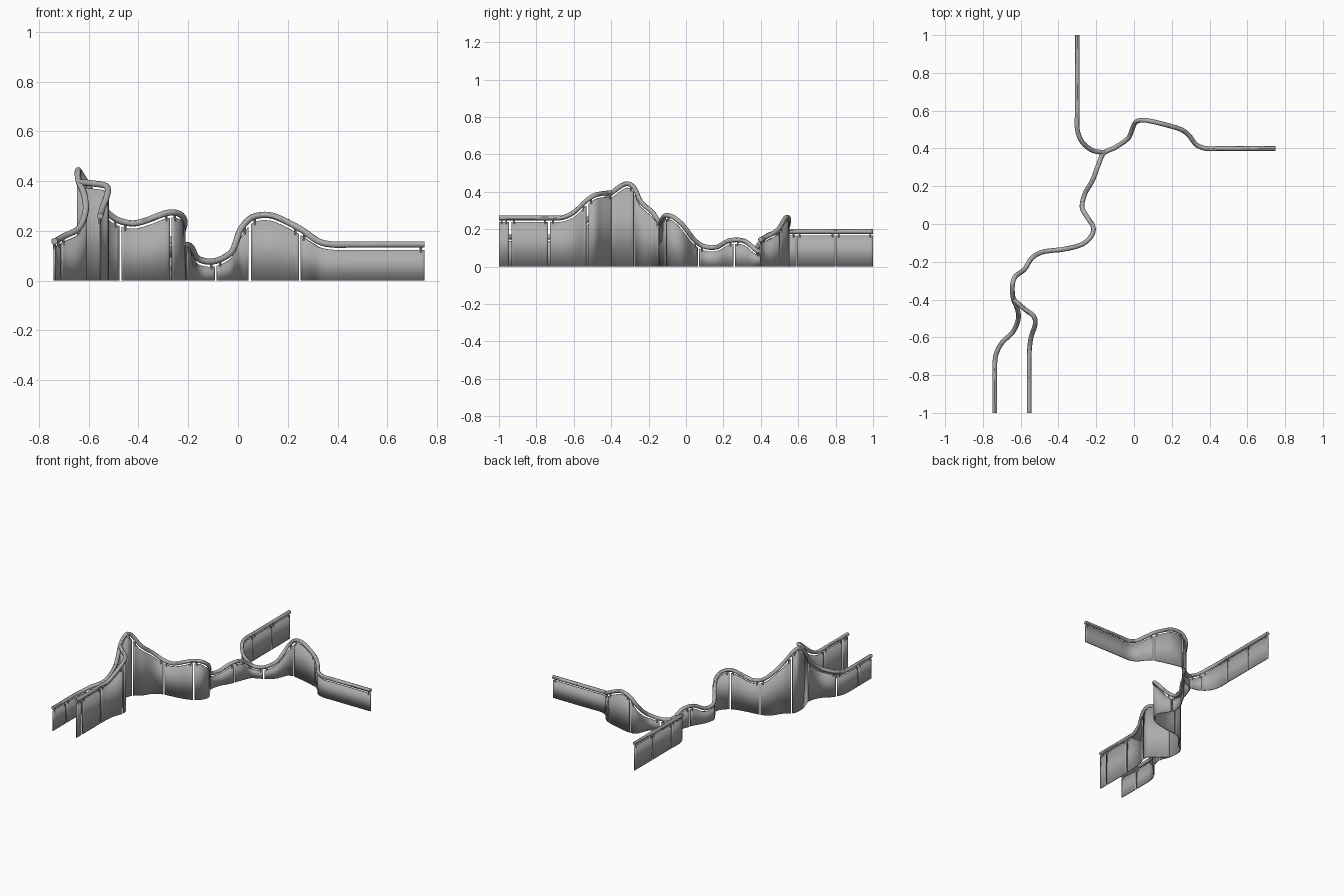
import bpy, bmesh
from mathutils import Vector

cube = bpy.data.objects.get("Cube")
if cube:
    bpy.data.objects.remove(cube, do_unlink=True)

RAIL_RADIUS = 0.0125
PANEL_DROP = 0.021
PANEL_PITCH = 0.208

metal = bpy.data.materials.new("brushed grey")
grey = (0.42, 0.42, 0.42, 1)
metal.use_nodes = True
metal.diffuse_color = grey
metal.node_tree.nodes["Principled BSDF"].inputs["Base Color"].default_value = grey


def smooth_path(points, steps=6):
    """Catmull-Rom resampling of the control points."""
    pts = [Vector(p) for p in points]
    pts = [pts[0] * 2 - pts[1]] + pts + [pts[-1] * 2 - pts[-2]]
    result = []
    for a, b, c, d in zip(pts, pts[1:], pts[2:], pts[3:]):
        span = (c - b).length
        # tangents scaled by chord lengths so uneven spacing does not overshoot
        tb = (c - a) * (span / ((b - a).length + span))
        tc = (d - b) * (span / ((d - c).length + span))
        for i in range(steps):
            t = i / steps
            u = 1 - t
            result.append(b * (u * u * (1 + 2 * t)) + c * (t * t * (3 - 2 * t))
                          + tb * (t * u * u) - tc * (t * t * u))
    return result + [pts[-2]]


class Track:
    """Looks up path points by their distance in plan."""

    def __init__(self, points):
        self.points = points
        self.dist = [0.0]
        for a, b in zip(points, points[1:]):
            self.dist.append(self.dist[-1] + (b - a).xy.length)
        self.length = self.dist[-1]

    def at(self, s):
        for i in range(len(self.points) - 1):
            if s <= self.dist[i + 1]:
                break
        f = (s - self.dist[i]) / (self.dist[i + 1] - self.dist[i])
        return self.points[i].lerp(self.points[i + 1], min(max(f, 0), 1))

    def panel_top(self, s):
        lo, hi = max(s - 0.01, 0), min(s + 0.01, self.length)
        slope = (self.at(hi).z - self.at(lo).z) / (hi - lo)
        return self.at(s).z - min(PANEL_DROP * (1 + slope * slope) ** 0.5, 0.04)


def finish(obj):
    obj.data.materials.append(metal)
    bpy.ops.object.select_all(action="DESELECT")
    obj.select_set(True)
    bpy.context.view_layer.objects.active = obj


def add_mesh(name, bm):
    mesh = bpy.data.meshes.new(name)
    bm.to_mesh(mesh)
    bm.free()
    obj = bpy.data.objects.new(name, mesh)
    bpy.context.collection.objects.link(obj)
    finish(obj)
    bpy.ops.object.shade_smooth_by_angle()
    return obj


def make_rail(name, points):
    curve = bpy.data.curves.new(name, "CURVE")
    curve.dimensions = "3D"
    curve.twist_mode = "Z_UP"
    curve.bevel_depth = RAIL_RADIUS
    curve.bevel_resolution = 4
    curve.use_fill_caps = True
    spline = curve.splines.new("POLY")
    spline.points.add(len(points) - 1)
    for p, co in zip(spline.points, points):
        p.co = (*co, 1)
    obj = bpy.data.objects.new(name, curve)
    bpy.context.collection.objects.link(obj)
    finish(obj)
    bpy.ops.object.convert(target="MESH")
    bpy.ops.object.shade_smooth_by_angle()


def make_panels(name, track, first, gap):
    cuts = []
    s = first
    while s < track.length - 0.03:
        cuts.append(s)
        s += PANEL_PITCH
    starts = [0] + [c + gap / 2 for c in cuts]
    ends = [c - gap / 2 for c in cuts] + [track.length]

    # Upright sheets that follow the rail
    bm = bmesh.new()
    for lo, hi in zip(starts, ends):
        count = max(2, int((hi - lo) / 0.012))
        previous = None
        for i in range(count + 1):
            d = lo + (hi - lo) * i / count
            p = track.at(d)
            pair = (bm.verts.new((p.x, p.y, 0)),
                    bm.verts.new((p.x, p.y, track.panel_top(d))))
            if previous:
                bm.faces.new((previous[0], pair[0], pair[1], previous[1]))
            previous = pair
    sheet = add_mesh(name + "_panels", bm)
    solid = sheet.modifiers.new("thickness", "SOLIDIFY")
    solid.thickness = 0.007
    solid.offset = 0

    # Short pegs holding the rail above each panel end
    bm = bmesh.new()
    for lo, hi in zip(starts, ends):
        for d in (lo + 0.015, hi - 0.015):
            p = track.at(d)
            base = track.panel_top(d) - 0.012
            made = bmesh.ops.create_cone(bm, cap_ends=True, segments=8, radius1=0.005,
                                         radius2=0.005, depth=p.z - base)
            bmesh.ops.translate(bm, verts=made["verts"],
                                vec=(p.x, p.y, (p.z + base) / 2))
    add_mesh(name + "_pegs", bm)


def make_fence(name, points, first, gap):
    path = smooth_path(points)
    make_rail(name + "_rail", path)
    make_panels(name, Track(path), first, gap)


# Long winding fence, from the right-hand arm to the front corner
east_arm = [
    (.75, .4, .145), (.46, .4, .145), (.38, .4, .145), (.33, .42, .155),
    (.29, .47, .18), (.25, .5, .208), (.15, .53, .257), (.1, .542, .264),
    (.05, .55, .25), (.01, .54, .205), (-.01, .5, .15), (-.03, .455, .11),
    (-.1, .405, .077), (-.16, .375, .088)]
middle = [
    (-.19, .31, .137), (-.22, .23, .138), (-.26, .16, .103), (-.275, .09, .11),
    (-.25, .04, .148), (-.215, -.02, .225), (-.23, -.07, .265), (-.28, -.11, .273),
    (-.38, -.135, .238), (-.43, -.14, .23), (-.49, -.15, .247)]
front_bend = [
    (-.54, -.18, .29), (-.58, -.24, .345), (-.63, -.28, .425), (-.643, -.32, .443),
    (-.64, -.39, .4), (-.618, -.45, .345), (-.612, -.5, .28), (-.64, -.57, .21),
    (-.7, -.63, .178), (-.73, -.69, .16), (-.737, -.75, .158), (-.737, -1, .158)]
make_fence("main_fence", east_arm + middle + front_bend, .54, .01)

# Back branch
make_fence("back_fence", [
    (-.3, 1, .187), (-.3, .6, .187), (-.3, .5, .185), (-.275, .435, .165),
    (-.22, .39, .12), (-.16, .378, .09)], .2, .003)

# Front branch
make_fence("front_fence", [
    (-.555, -1, .26), (-.555, -.72, .26), (-.553, -.66, .262), (-.545, -.6, .29),
    (-.523, -.53, .355), (-.53, -.49, .38), (-.58, -.45, .39), (-.637, -.4, .395)],
    .06, .012)
